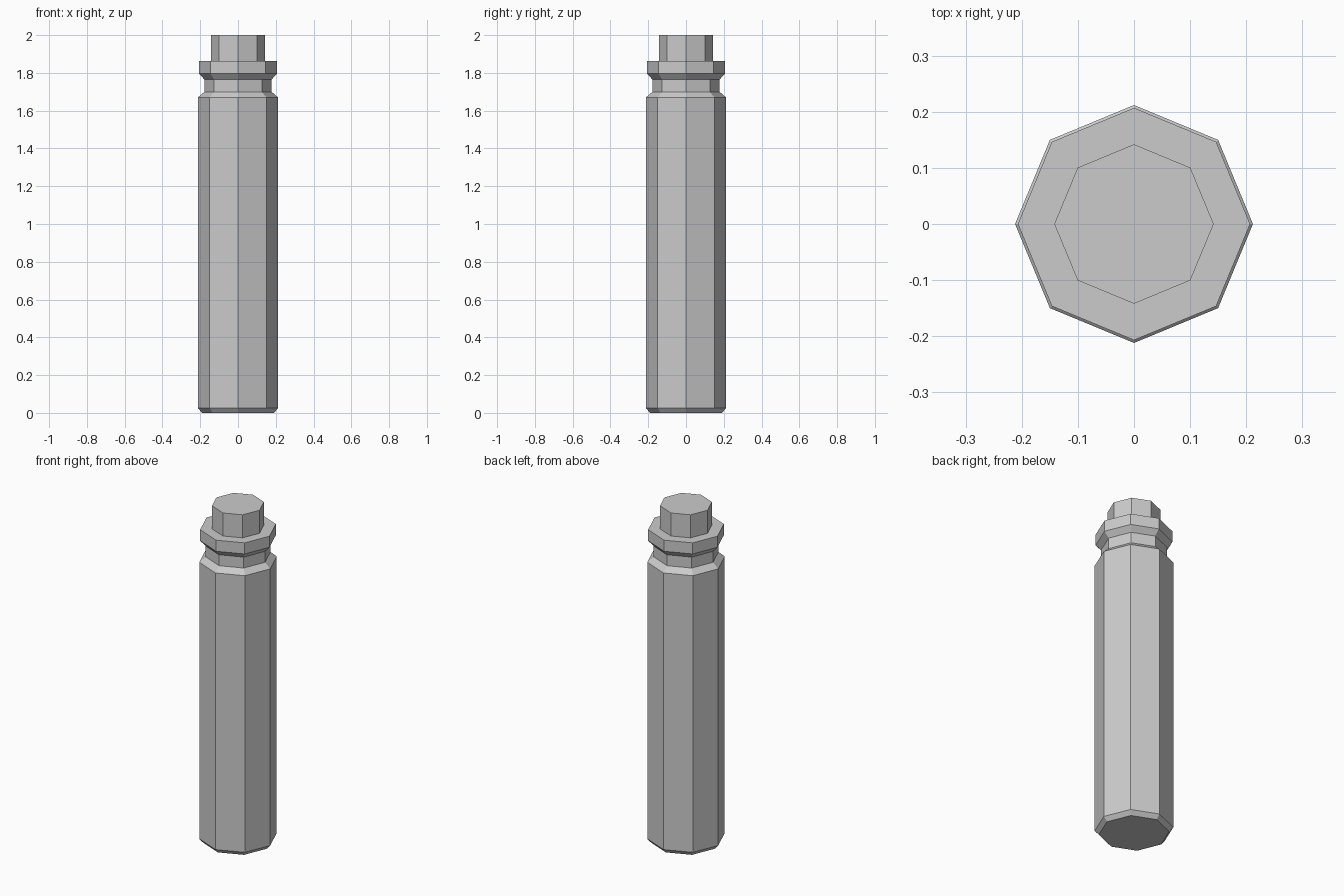
import bpy, bmesh
from math import cos, sin, pi

if "Cube" in bpy.data.objects:
    bpy.data.objects.remove(bpy.data.objects["Cube"])

SIDES = 8


def lathe(name, profile):
    """Closed faceted solid from (radius, height) rings, capped at both ends."""
    bm = bmesh.new()
    rings = [[bm.verts.new((r * cos(2 * pi * i / SIDES), r * sin(2 * pi * i / SIDES), z))
              for i in range(SIDES)] for r, z in profile]
    for low, high in zip(rings, rings[1:]):
        for i in range(SIDES):
            j = (i + 1) % SIDES
            bm.faces.new((low[i], low[j], high[j], high[i]))
    bm.faces.new(rings[0][::-1])
    bm.faces.new(rings[-1])
    bmesh.ops.recalc_face_normals(bm, faces=bm.faces)
    mesh = bpy.data.meshes.new(name)
    bm.to_mesh(mesh)
    bm.free()
    obj = bpy.data.objects.new(name, mesh)
    bpy.context.collection.objects.link(obj)
    return obj


# One turned piece: chamfered foot, long shaft, grooved neck, collar, top stub
lathe("octagonal_post", [
    (0.19, 0.0), (0.212, 0.025),      # foot chamfer
    (0.212, 1.67), (0.178, 1.70),     # shaft and shoulder
    (0.178, 1.765), (0.207, 1.797),   # neck groove
    (0.207, 1.863), (0.142, 1.863),   # collar
    (0.142, 2.0),                     # top stub
])
